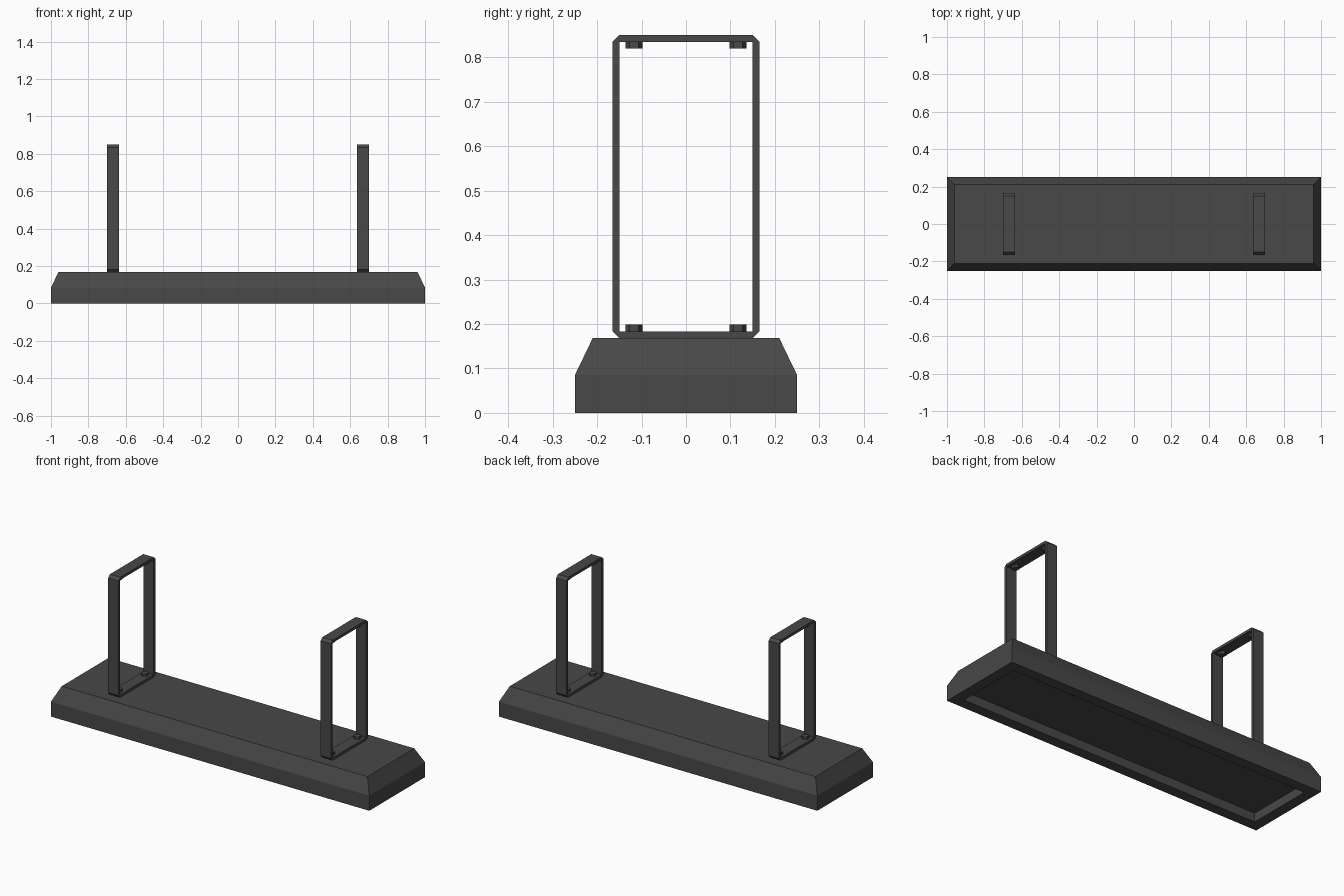
import bpy, bmesh, math
from mathutils import Matrix

if "Cube" in bpy.data.objects:
    bpy.data.objects.remove(bpy.data.objects["Cube"])

dark = bpy.data.materials.new("dark grey metal")
dark.diffuse_color = (0.065, 0.065, 0.065, 1)
dark.use_nodes = True
dark.node_tree.nodes["Principled BSDF"].inputs["Base Color"].default_value = dark.diffuse_color

TOP = 0.168          # top of the housing
FRAME_TOP = 0.85     # top of the hanging brackets


def finish(bm, name):
    bmesh.ops.recalc_face_normals(bm, faces=bm.faces[:])
    mesh = bpy.data.meshes.new(name)
    bm.to_mesh(mesh)
    bm.free()
    mesh.materials.append(dark)
    obj = bpy.data.objects.new(name, mesh)
    bpy.context.collection.objects.link(obj)
    return obj


def loft(bm, rings, closed=False):
    """Join equal-sized rings of points with quads."""
    loops = [[bm.verts.new(p) for p in ring] for ring in rings]
    n = len(loops[0])
    pairs = list(zip(loops, loops[1:]))
    if closed:
        pairs.append((loops[-1], loops[0]))
    for a, b in pairs:
        for i in range(n):
            j = (i + 1) % n
            bm.faces.new((a[i], a[j], b[j], b[i]))
    return loops


# Housing: chamfered slab with a recessed panel underneath
def rect(inset, z):
    x, y = 1 - inset, 0.25 - inset
    return [(-x, -y, z), (x, -y, z), (x, y, z), (-x, y, z)]


bm = bmesh.new()
loops = loft(bm, [rect(0.06, 0.05), rect(0.06, 0), rect(0, 0),
                  rect(0, 0.085), rect(0.04, TOP)])
bm.faces.new(loops[0])
bm.faces.new(loops[-1])
finish(bm, "housing")


# Bracket outlines in the y-z plane: clipped outer corners, square inner ones
def outline(x, half_y, low, high, clip):
    c = clip
    return [(x, -half_y, low + c), (x, -half_y + c, low),
            (x, half_y - c, low), (x, half_y, low + c),
            (x, half_y, high - c), (x, half_y - c, high),
            (x, -half_y + c, high), (x, -half_y, high - c)]


T = 0.015
for side, sx in (("left", -1), ("right", 1)):
    # Flat strap bent into a rectangular loop
    x0, x1 = sx * 0.635, sx * 0.70
    inner = (0.165 - T, TOP + T, FRAME_TOP - T, 0.001)
    outer = (0.165, TOP, FRAME_TOP, T)
    bm = bmesh.new()
    loft(bm, [outline(x0, *outer), outline(x1, *outer),
              outline(x1, *inner), outline(x0, *inner)], closed=True)
    finish(bm, side + "_bracket")

    # Hex bolt heads on the inside of the strap, bottom and top
    bm = bmesh.new()
    for y in (-0.117, 0.117):
        for z in (TOP + T + 0.0075, FRAME_TOP - T - 0.0075):
            bmesh.ops.create_cone(
                bm, cap_ends=True, segments=6, radius1=0.0195, radius2=0.0195,
                depth=0.016,
                matrix=Matrix.Translation((sx * 0.6675, y, z)))
    finish(bm, side + "_bolts")
